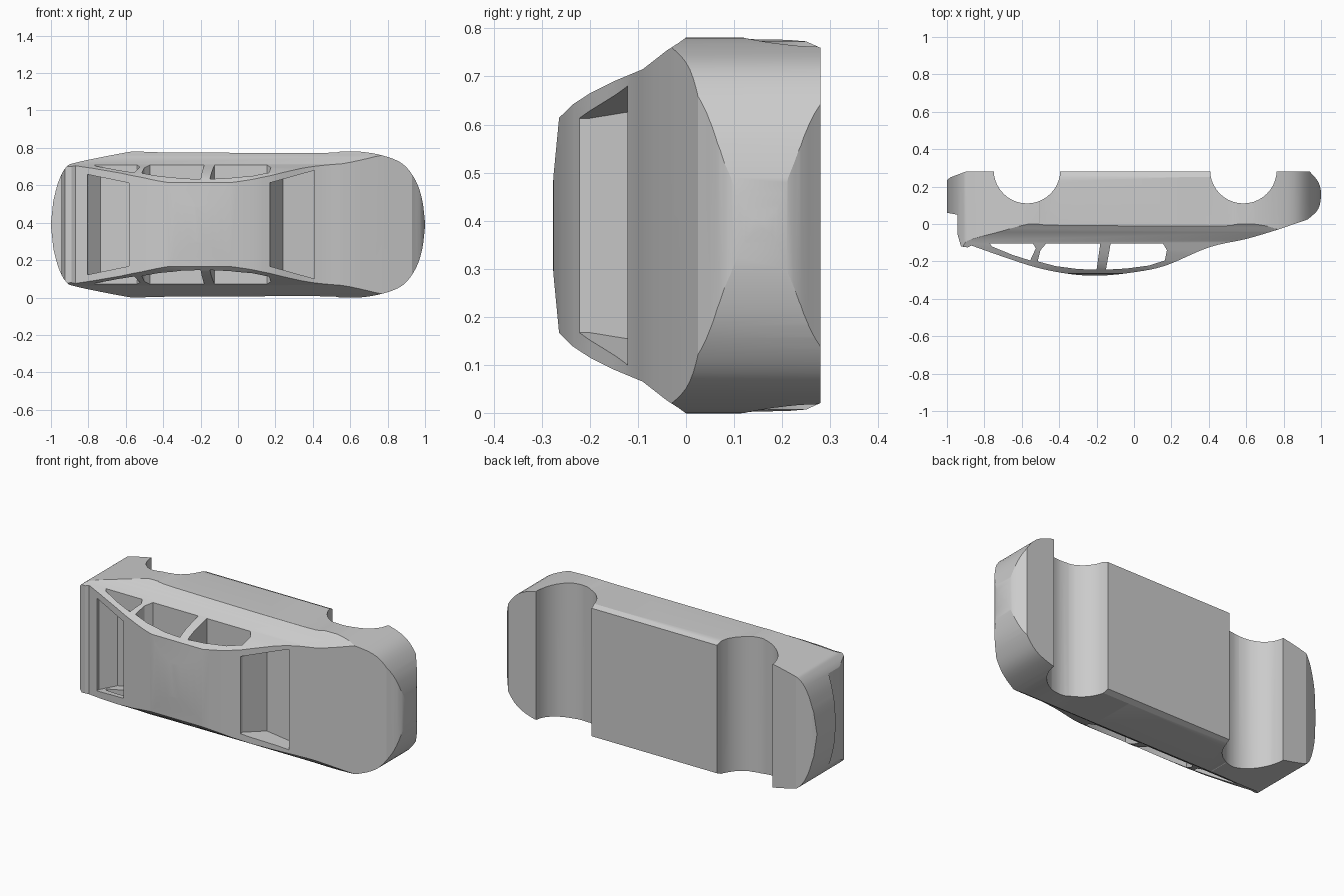
import bpy, bmesh, math
from mathutils import Vector

if "Cube" in bpy.data.objects:
    bpy.data.objects.remove(bpy.data.objects["Cube"])

MID = 0.39  # centre line of the car's width, which runs along z

paint = bpy.data.materials.new("body_grey")
paint.use_nodes = True
paint.diffuse_color = (0.6, 0.6, 0.6, 1)
paint.node_tree.nodes["Principled BSDF"].inputs["Base Color"].default_value = (0.6, 0.6, 0.6, 1)


def smooth(pts, steps=4):
    """Catmull-Rom curve through 2D points."""
    p = [Vector(q) for q in pts]
    p = [2 * p[0] - p[1]] + p + [2 * p[-1] - p[-2]]
    out = []
    for a, b, c, d in zip(p, p[1:], p[2:], p[3:]):
        for i in range(steps):
            t = i / steps
            v = 0.5 * (2 * b + (c - a) * t + (2 * a - 5 * b + 4 * c - d) * t * t
                       + (3 * b - a - 3 * c + d) * t ** 3)
            out.append(tuple(v))
    return out + [tuple(p[-2])]


def prism(name, pts, axis, lo, hi):
    """Extrude a 2D outline along one axis."""
    place = {"x": lambda a, b, t: (t, a, b),
             "y": lambda a, b, t: (a, t, b),
             "z": lambda a, b, t: (a, b, t)}[axis]
    bm = bmesh.new()
    ends = [[bm.verts.new(place(a, b, t)) for a, b in pts] for t in (lo, hi)]
    for ring in ends:
        bm.faces.new(ring)
    n = len(pts)
    for i in range(n):
        j = (i + 1) % n
        bm.faces.new((ends[0][i], ends[0][j], ends[1][j], ends[1][i]))
    bmesh.ops.recalc_face_normals(bm, faces=bm.faces)
    mesh = bpy.data.meshes.new(name)
    bm.to_mesh(mesh)
    bm.free()
    obj = bpy.data.objects.new(name, mesh)
    bpy.context.collection.objects.link(obj)
    mesh.materials.append(paint)
    return obj


def combine(obj, tool, operation):
    """Apply a boolean and discard the tool."""
    mod = obj.modifiers.new(operation.lower(), "BOOLEAN")
    mod.operation, mod.object, mod.solver = operation, tool, "EXACT"
    graph = bpy.context.evaluated_depsgraph_get()
    mesh = bpy.data.meshes.new_from_object(obj.evaluated_get(graph))
    obj.modifiers.clear()
    obj.data = mesh
    bpy.data.objects.remove(tool)


def mirrored(half):
    """Close a half outline (position, half width) about the centre line."""
    return ([(a, MID + w) for a, w in half]
            + [(a, MID - w) for a, w in reversed(half) if w > 0.001])


# Body: side profile trimmed by the plan outline and the cross-section
roof = smooth([(0.77, -0.03), (0.6, -0.08), (0.4, -0.125), (0.17, -0.222), (0, -0.258),
               (-0.18, -0.276), (-0.34, -0.268), (-0.52, -0.233), (-0.7, -0.175), (-0.87, -0.115)])
nose = smooth([(0.94, 0.28), (0.985, 0.225), (1, 0.16), (0.985, 0.08), (0.93, 0.025)])
tail = [(-0.89, -0.125), (-0.925, -0.12), (-0.945, -0.05), (-0.945, 0.05),
        (-1, 0.06), (-1, 0.235), (-0.98, 0.25), (-0.9, 0.28)]
body = prism("car_body", nose + roof + tail, "z", -0.1, 0.9)

plan = smooth([(1.001, 0), (0.985, 0.13), (0.95, 0.235), (0.88, 0.325), (0.77, 0.37),
               (0.65, 0.39), (0.55, 0.39), (0.42, 0.383), (-0.4, 0.386), (-0.52, 0.392),
               (-0.6, 0.385), (-0.86, 0.333), (-0.92, 0.305), (-0.96, 0.23), (-0.987, 0.13)])
combine(body, prism("plan_outline", mirrored(plan + [(-1.001, 0)]), "y", -0.5, 0.5), "INTERSECT")

section = [(-0.28, 0), (-0.276, 0.1), (-0.264, 0.224), (-0.235, 0.252), (-0.2, 0.275),
           (-0.15, 0.3), (-0.09, 0.325), (-0.04, 0.364), (-0.015, 0.38), (0, 0.391),
           (0.11, 0.391), (0.2, 0.387), (0.25, 0.383), (0.29, 0.365)]
combine(body, prism("cross_section", mirrored(section), "x", -1.2, 1.2), "INTERSECT")

# Wheel arches running right across the underside
for x in (-0.572, 0.585):
    circle = [(x + 0.178 * math.cos(math.tau * i / 40), 0.288 + 0.178 * math.sin(math.tau * i / 40))
              for i in range(40)]
    combine(body, prism("arch_cutter", circle, "z", -0.2, 1), "DIFFERENCE")

# Side windows, open from one side to the other
windows = [
    [(-0.77, -0.105), (-0.54, -0.105), (-0.525, -0.13), (-0.555, -0.195), (-0.65, -0.165), (-0.76, -0.12)],
    [(-0.47, -0.105), (-0.18, -0.105), (-0.2, -0.244), (-0.3, -0.241), (-0.42, -0.225),
     (-0.515, -0.2), (-0.5, -0.14)],
    [(-0.125, -0.105), (0.155, -0.105), (0.176, -0.14), (0.165, -0.195), (0.08, -0.222), (-0.04, -0.238),
     (-0.15, -0.244)],
]
for outline in windows:
    combine(body, prism("window_cutter", outline, "z", -0.2, 1), "DIFFERENCE")

# Windscreen and rear window pockets: (side outline, tapering plan)
pockets = [
    ([(0.17, -0.4), (0.17, -0.2), (0.24, -0.08), (0.41, -0.04), (0.41, -0.4)],
     [(0.1, 0.205), (0.17, 0.223), (0.41, 0.29), (0.5, 0.29)]),
    ([(-0.805, -0.4), (-0.805, -0.12), (-0.735, -0.05), (-0.582, -0.05), (-0.582, -0.4)],
     [(-0.9, 0.285), (-0.805, 0.268), (-0.582, 0.222), (-0.5, 0.205)]),
]
for side, taper in pockets:
    pocket = prism("pocket_cutter", side, "z", -0.1, 0.9)
    combine(pocket, prism("pocket_taper", mirrored(taper), "y", -0.6, 0.3), "INTERSECT")
    combine(body, pocket, "DIFFERENCE")

# Soft shading on the curved panels
bpy.ops.object.select_all(action="DESELECT")
body.select_set(True)
bpy.context.view_layer.objects.active = body
bpy.ops.object.shade_smooth_by_angle(angle=math.radians(20))
